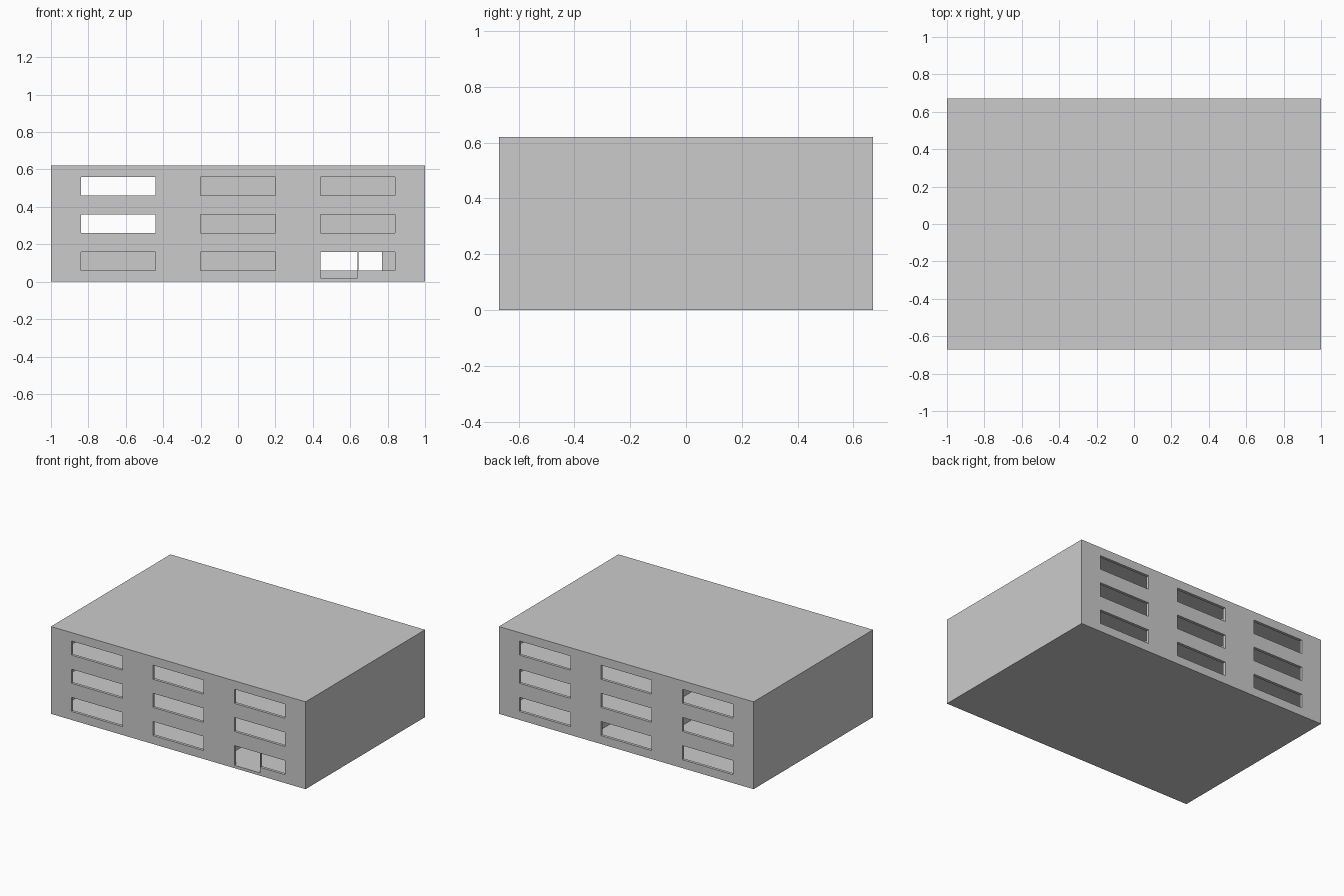
import bpy, bmesh
from mathutils import Matrix, Vector

if "Cube" in bpy.data.objects:
    bpy.data.objects.remove(bpy.data.objects["Cube"])

W, D, H = 2.0, 1.34, 0.62   # overall size
T, STOREY = 0.02, 0.2       # wall and slab thickness, storey height


def boxes(name, spans):
    """One object made of boxes given as (x0, x1, y0, y1, z0, z1)."""
    bm = bmesh.new()
    for x0, x1, y0, y1, z0, z1 in spans:
        mid = Vector((x0 + x1, y0 + y1, z0 + z1)) / 2
        size = Matrix.Diagonal((x1 - x0, y1 - y0, z1 - z0, 1))
        bmesh.ops.create_cube(bm, size=1, matrix=Matrix.Translation(mid) @ size)
    mesh = bpy.data.meshes.new(name)
    bm.to_mesh(mesh)
    bm.free()
    obj = bpy.data.objects.new(name, mesh)
    bpy.context.collection.objects.link(obj)
    return obj


def cut(target, cutter):
    """Subtract the cutter, apply the result and remove the cutter."""
    cutter.hide_render = True
    mod = target.modifiers.new("cut", 'BOOLEAN')
    mod.operation, mod.solver, mod.object = 'DIFFERENCE', 'EXACT', cutter
    bpy.context.view_layer.objects.active = target
    bpy.ops.object.modifier_apply(modifier=mod.name)
    bpy.data.objects.remove(cutter)


# Outer shell with three hollow storeys
shell = boxes("building_shell", [(-W/2, W/2, -D/2, D/2, 0, H)])
levels = [T + i * STOREY for i in range(3)]
cut(shell, boxes("room_cutter", [
    (-W/2 + T, W/2 - T, -D/2 + T, D/2 - T, z, z + STOREY - T) for z in levels]))

# Windows on front and back; the front ground-floor right bay holds the door
front, back = (-D/2 - 0.05, -D/2 + 0.05), (D/2 - 0.05, D/2 + 0.05)
openings = []
for i, z in enumerate(levels):
    for x in (-0.84, -0.20, 0.44):
        for side in (front, back):
            if i == 0 and x == 0.44 and side == front:
                continue
            openings.append((x, x + 0.4, *side, z + 0.04, z + 0.14))
openings.append((0.44, 0.64, *front, T, 0.16))        # doorway
openings.append((0.645, 0.84, *front, 0.06, 0.16))    # window beside the door
cut(shell, boxes("opening_cutter", openings))

# Ground-floor partitions: entrance hall on the right, open front to back
e = 0.005                                             # embed into the shell
inner_x, inner_y = W/2 - T + e, D/2 - T + e
z0, z1 = T - e, STOREY + e
boxes("ground_floor_partitions", [
    (0.30, 0.32, -inner_y, inner_y, z0, z1),
    (-inner_x, 0.305, -T/2, T/2, z0, z1),
    (0.77, inner_x, -T/2, T/2, z0, z1),
])

# Upper-floor partitions: L-shaped wall leaving the left bay open
for name, z in zip(("middle_floor", "top_floor"), levels[1:]):
    boxes(name + "_partitions", [
        (-0.34, inner_x, -T/2, T/2, z - e, z + STOREY - T + e),
        (-0.34, -0.32, 0, inner_y, z - e, z + STOREY - T + e),
    ])
